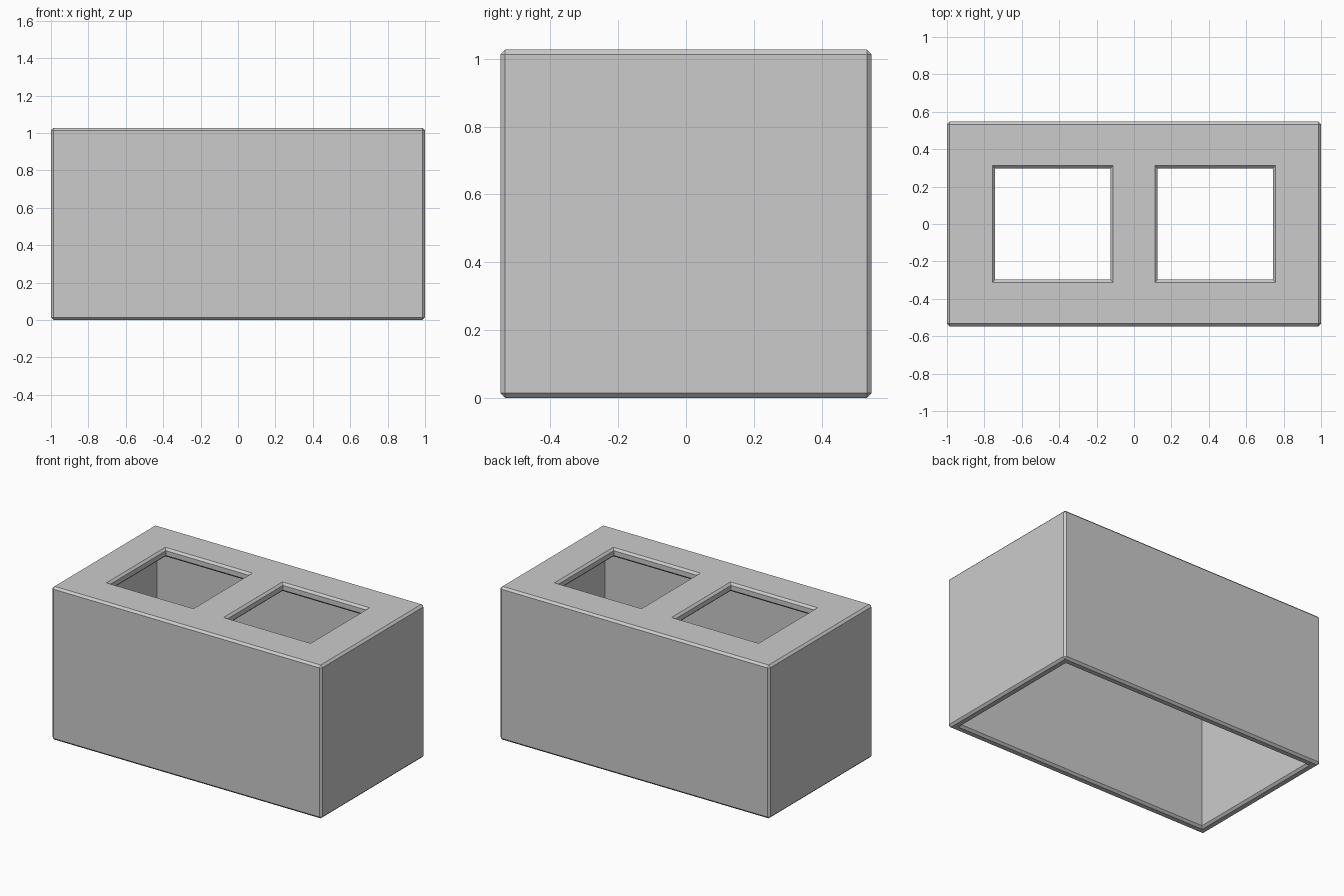
import bpy
import bmesh
from mathutils import Vector

old = bpy.data.objects.get("Cube")
if old:
    bpy.data.objects.remove(old, do_unlink=True)

HALF_X, HALF_Y, HEIGHT = 1.0, 0.547, 1.027
WALL = 0.06
CHAMFER = 0.014

concrete = bpy.data.materials.new("concrete grey")
concrete.use_nodes = True
GREY = (0.6, 0.6, 0.6, 1.0)
concrete.diffuse_color = GREY
for node in concrete.node_tree.nodes:
    if node.type == 'BSDF_PRINCIPLED':
        node.inputs["Base Color"].default_value = GREY


def add_box(name, low, high):
    """Axis-aligned box between two corners."""
    low, high = Vector(low), Vector(high)
    bm = bmesh.new()
    bmesh.ops.create_cube(bm, size=1)
    for v in bm.verts:
        v.co = (low + high) / 2 + v.co * (high - low)
    mesh = bpy.data.meshes.new(name)
    bm.to_mesh(mesh)
    bm.free()
    mesh.materials.append(concrete)
    obj = bpy.data.objects.new(name, mesh)
    bpy.context.collection.objects.link(obj)
    return obj


# Outer block
block = add_box("block_shell", (-HALF_X, -HALF_Y, 0), (HALF_X, HALF_Y, HEIGHT))

# Open-bottomed cavity and the two square openings in the top
inner_x, inner_y = HALF_X - WALL, HALF_Y - WALL
cutters = [add_box("cavity_cutter", (-inner_x, -inner_y, -0.5),
                   (inner_x, inner_y, HEIGHT - WALL))]
for side, name in ((-1, "right_opening_cutter"), (1, "left_opening_cutter")):
    xs = sorted((side * 0.125, side * 0.743))
    cutters.append(add_box(name, (xs[0], -0.298, 0.5), (xs[1], 0.298, 1.5)))

for cutter in cutters:
    mod = block.modifiers.new(cutter.name, 'BOOLEAN')
    mod.operation = 'DIFFERENCE'
    mod.solver = 'EXACT'
    mod.object = cutter

# Bake the cuts, then drop the cutters
depsgraph = bpy.context.evaluated_depsgraph_get()
baked = bpy.data.meshes.new_from_object(block.evaluated_get(depsgraph))
block.modifiers.clear()
block.data = baked
baked.name = "block_shell"
for cutter in cutters:
    bpy.data.objects.remove(cutter, do_unlink=True)

# Chamfer every outward edge, leaving the inside corners sharp
bm = bmesh.new()
bm.from_mesh(baked)
bmesh.ops.recalc_face_normals(bm, faces=bm.faces)
edges = [e for e in bm.edges if e.is_manifold and e.calc_face_angle_signed() > 0.5]
bmesh.ops.bevel(bm, geom=edges, offset=CHAMFER, segments=1, profile=0.5,
                affect='EDGES', clamp_overlap=True)
for f in bm.faces:
    f.smooth = False
    f.material_index = 0
bm.to_mesh(baked)
bm.free()

if not baked.materials:
    baked.materials.append(concrete)
